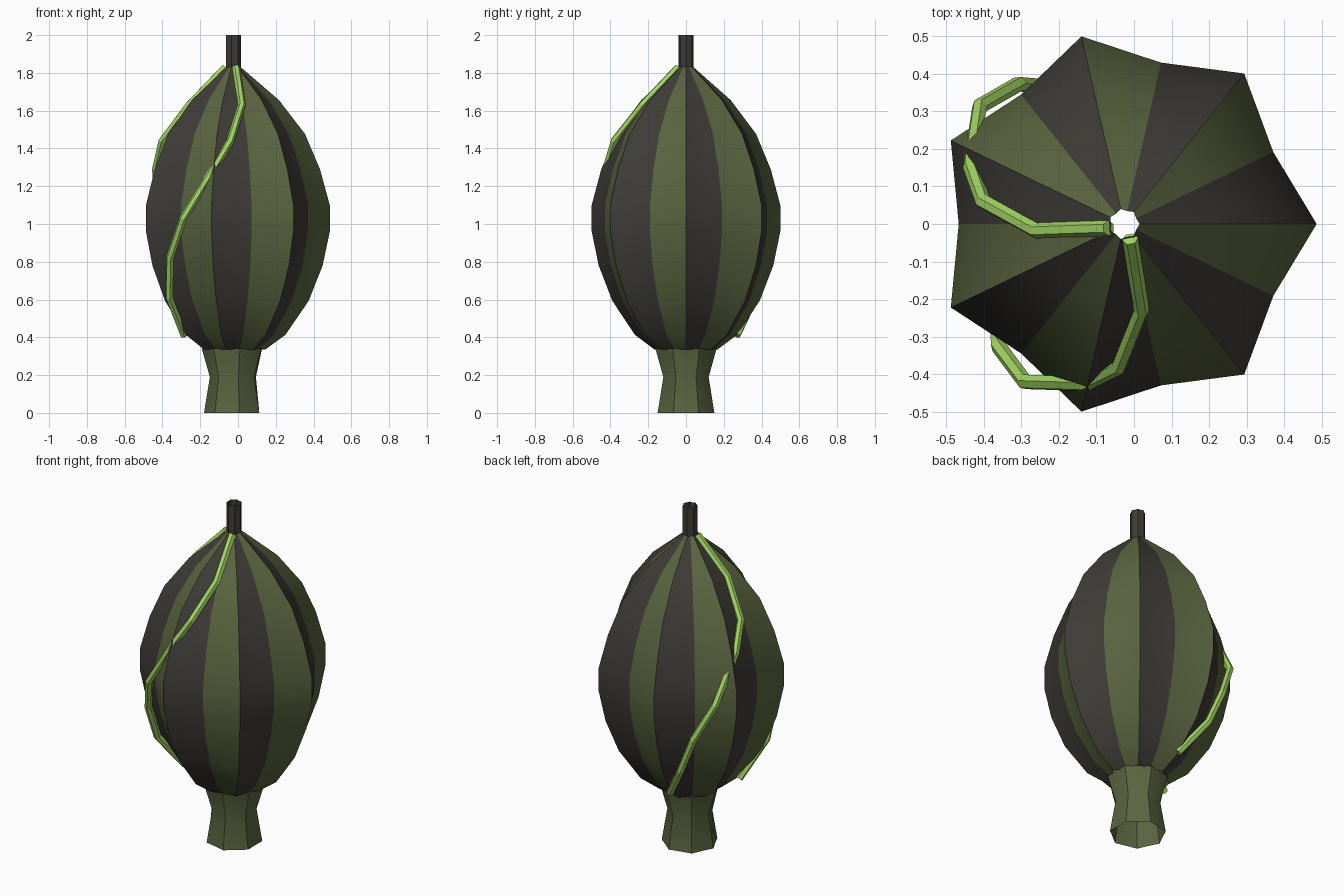
import bpy, bmesh
from math import sin, cos, pi, radians
from mathutils import Matrix, Vector

cube = bpy.data.objects.get("Cube")
if cube:
    bpy.data.objects.remove(cube)

AXIS = Vector((-0.026, 0, 0))
POINTS = 7


def material(name, color):
    m = bpy.data.materials.new(name)
    m.use_nodes = True
    m.diffuse_color = (*color, 1)
    bsdf = next(n for n in m.node_tree.nodes if n.type == 'BSDF_PRINCIPLED')
    bsdf.inputs["Base Color"].default_value = (*color, 1)
    return m


olive = material("olive green", (0.105, 0.13, 0.052))
charcoal = material("charcoal brown", (0.05, 0.046, 0.039))
lime = material("lime green", (0.37, 0.67, 0.127))


def fluted(name, profile, materials):
    """Lathe with ridges and valleys; profile rows are (z, ridge, valley)."""
    bm = bmesh.new()
    n = POINTS * 2
    rings = []
    for z, ridge, valley in profile:
        ring = []
        for k in range(n):
            r = valley if k % 2 else ridge
            a = pi * k / POINTS
            ring.append(bm.verts.new((r * cos(a), r * sin(a), z)))
        rings.append(ring)
    for low, high in zip(rings, rings[1:]):
        for k in range(n):
            j = (k + 1) % n
            f = bm.faces.new((low[k], low[j], high[j], high[k]))
            f.material_index = k % len(materials)
    mesh = bpy.data.meshes.new(name)
    bm.to_mesh(mesh)
    bm.free()
    for m in materials:
        mesh.materials.append(m)
    ob = bpy.data.objects.new(name, mesh)
    ob.location = AXIS
    bpy.context.collection.objects.link(ob)
    bpy.ops.object.select_all(action='DESELECT')
    ob.select_set(True)
    bpy.context.view_layer.objects.active = ob
    bpy.ops.object.shade_smooth_by_angle(angle=radians(35))
    return ob


def vine(name, points, turn):
    """Thin hexagonal tube along a path, turned about the axis."""
    cu = bpy.data.curves.new(name, 'CURVE')
    cu.dimensions = '3D'
    cu.bevel_depth = 0.021
    cu.bevel_resolution = 1
    cu.use_fill_caps = True
    sp = cu.splines.new('POLY')
    sp.points.add(len(points) - 1)
    rot = Matrix.Rotation(turn, 3, 'Z')
    for p, co in zip(sp.points, points):
        p.co = (*(rot @ Vector(co)), 1)
    sp.use_smooth = False
    cu.materials.append(lime)
    ob = bpy.data.objects.new(name, cu)
    ob.location = AXIS
    bpy.context.collection.objects.link(ob)


# Striped bulb, its ridges deeper than its valleys
bulb = [(0.335, 0.17), (0.413, 0.277), (0.593, 0.40), (0.78, 0.474), (0.96, 0.512),
        (1.10, 0.512), (1.29, 0.46), (1.476, 0.381), (1.656, 0.243), (1.83, 0.041)]
fluted("bulb", [(z, r, r * 0.86) for z, r in bulb], [charcoal, olive])

# Hollow stalk on top
fluted("stalk", [(1.81, 0.041, 0.035), (2.0, 0.041, 0.035)], [charcoal])

# Flared open foot
fluted("foot", [(0, 0.137, 0.154), (0.19, 0.121, 0.123), (0.34, 0.153, 0.166)], [olive])

# Two vines winding down, dipping under a ridge halfway
path = [(0.016, -0.04, 1.83), (0.046, -0.23, 1.63), (-0.014, -0.38, 1.44),
        (-0.104, -0.425, 1.29), (-0.264, -0.42, 1.03), (-0.335, -0.325, 0.82),
        (-0.338, -0.235, 0.61), (-0.26, -0.09, 0.41)]
vine("front_vine", path, 0)
vine("side_vine", path, radians(-97))
